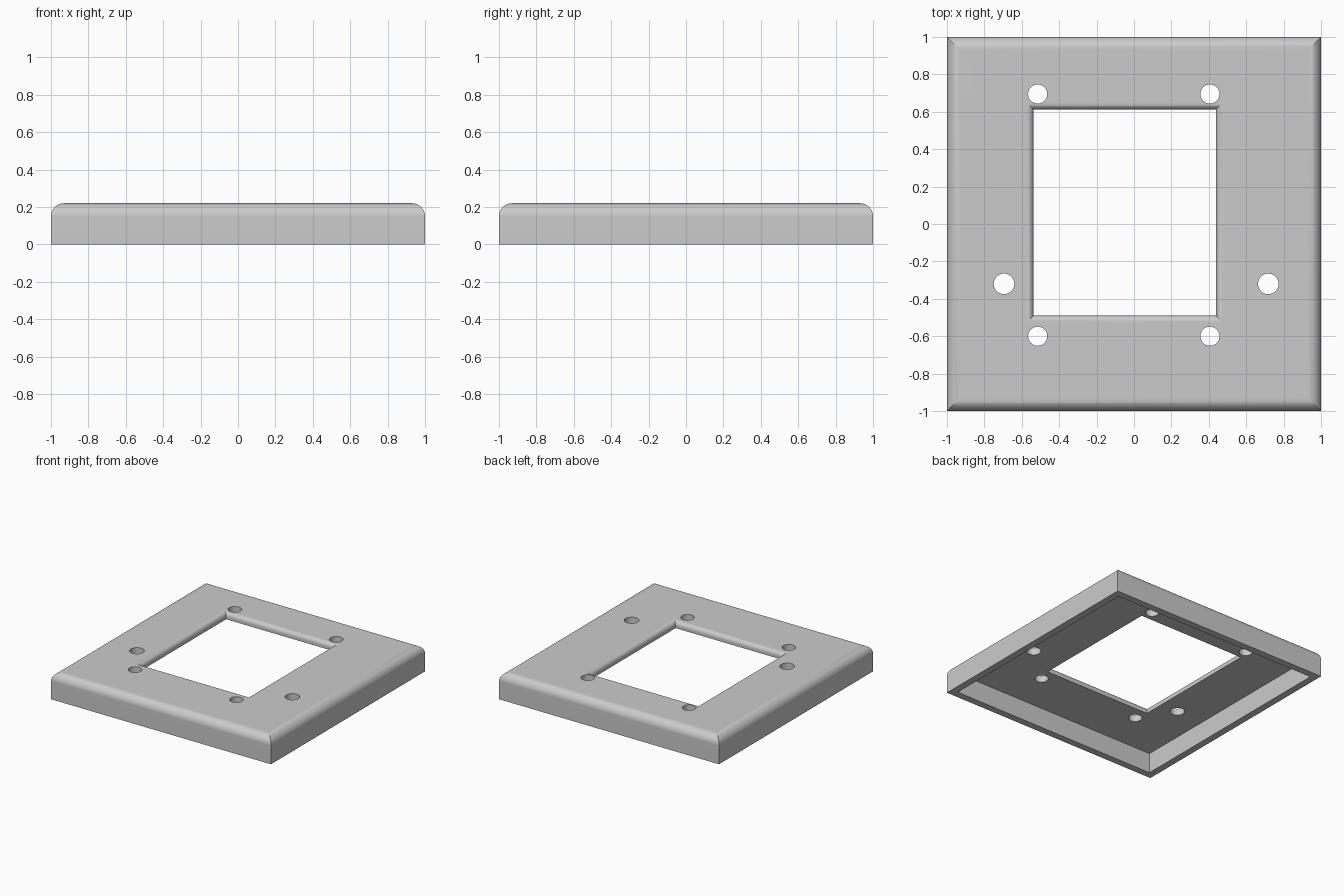
import bpy, bmesh, math

if "Cube" in bpy.data.objects:
    bpy.data.objects.remove(bpy.data.objects["Cube"])

HEIGHT, FLOOR = 0.22, 0.165          # total height, underside of the top panel
WALL, R_OUT, R_IN = 0.058, 0.07, 0.035
OPEN = (-0.537, 0.438, -0.49, 0.612)  # opening: x0, x1, y0, y1
STEPS = 10

grey = bpy.data.materials.new("plain grey")
grey.diffuse_color = (0.6, 0.6, 0.6, 1)
grey.use_nodes = True
grey.node_tree.nodes["Principled BSDF"].inputs["Base Color"].default_value = grey.diffuse_color


def outer(inset, z):
    a = 1 - inset
    return (-a, a, -a, a, z)


def opening(grow, z):
    x0, x1, y0, y1 = OPEN
    return (x0 - grow, x1 + grow, y0 - grow, y1 + grow, z)


def fillet(ring, r, reverse=False):
    rings = []
    for i in range(STEPS + 1):
        t = math.pi / 2 * i / STEPS
        rings.append(ring(r * (1 - math.cos(t)), HEIGHT - r + r * math.sin(t)))
    return rings[::-1] if reverse else rings


# Rectangular rings, running up the outside, down the opening and round the hollow
rings = [outer(0, 0)]
rings += fillet(outer, R_OUT)
rings += fillet(opening, R_IN, True)
rings += [opening(0, FLOOR), outer(WALL, FLOOR), outer(WALL, 0)]

bm = bmesh.new()
loops = []
for x0, x1, y0, y1, z in rings:
    loops.append([bm.verts.new(p) for p in
                  ((x0, y0, z), (x1, y0, z), (x1, y1, z), (x0, y1, z))])
for k, a in enumerate(loops):
    b = loops[(k + 1) % len(loops)]
    for i in range(4):
        j = (i + 1) % 4
        bm.faces.new((a[i], a[j], b[j], b[i]))
bmesh.ops.recalc_face_normals(bm, faces=bm.faces)
mesh = bpy.data.meshes.new("cover_plate")
bm.to_mesh(mesh)
bm.free()
mesh.materials.append(grey)
plate = bpy.data.objects.new("cover_plate", mesh)
bpy.context.collection.objects.link(plate)

# Screw holes: four round the opening, two at the sides
holes = [(x, y, 0.051) for x in (-0.515, 0.406) for y in (-0.6, 0.695)]
holes += [(-0.695, -0.32, 0.055), (0.718, -0.32, 0.055)]
cutters = []
for x, y, r in holes:
    bpy.ops.mesh.primitive_cylinder_add(vertices=40, radius=r, depth=0.3, location=(x, y, 0.2))
    cutter = bpy.context.object
    cutter.name = "hole_cutter"
    cutter.hide_render = True
    cutter.data.materials.append(grey)
    cutters.append(cutter)
    cut = plate.modifiers.new("screw_hole", 'BOOLEAN')
    cut.operation, cut.solver, cut.object = 'DIFFERENCE', 'EXACT', cutter

# Apply the cuts and shade the rounded edges smoothly
bpy.ops.object.select_all(action='DESELECT')
plate.select_set(True)
bpy.context.view_layer.objects.active = plate
for name in [m.name for m in plate.modifiers]:
    bpy.ops.object.modifier_apply(modifier=name)
for cutter in cutters:
    bpy.data.objects.remove(cutter)
bpy.ops.object.shade_smooth_by_angle(angle=math.radians(30))
weighted = plate.modifiers.new("clean_normals", 'WEIGHTED_NORMAL')
weighted.keep_sharp = True
